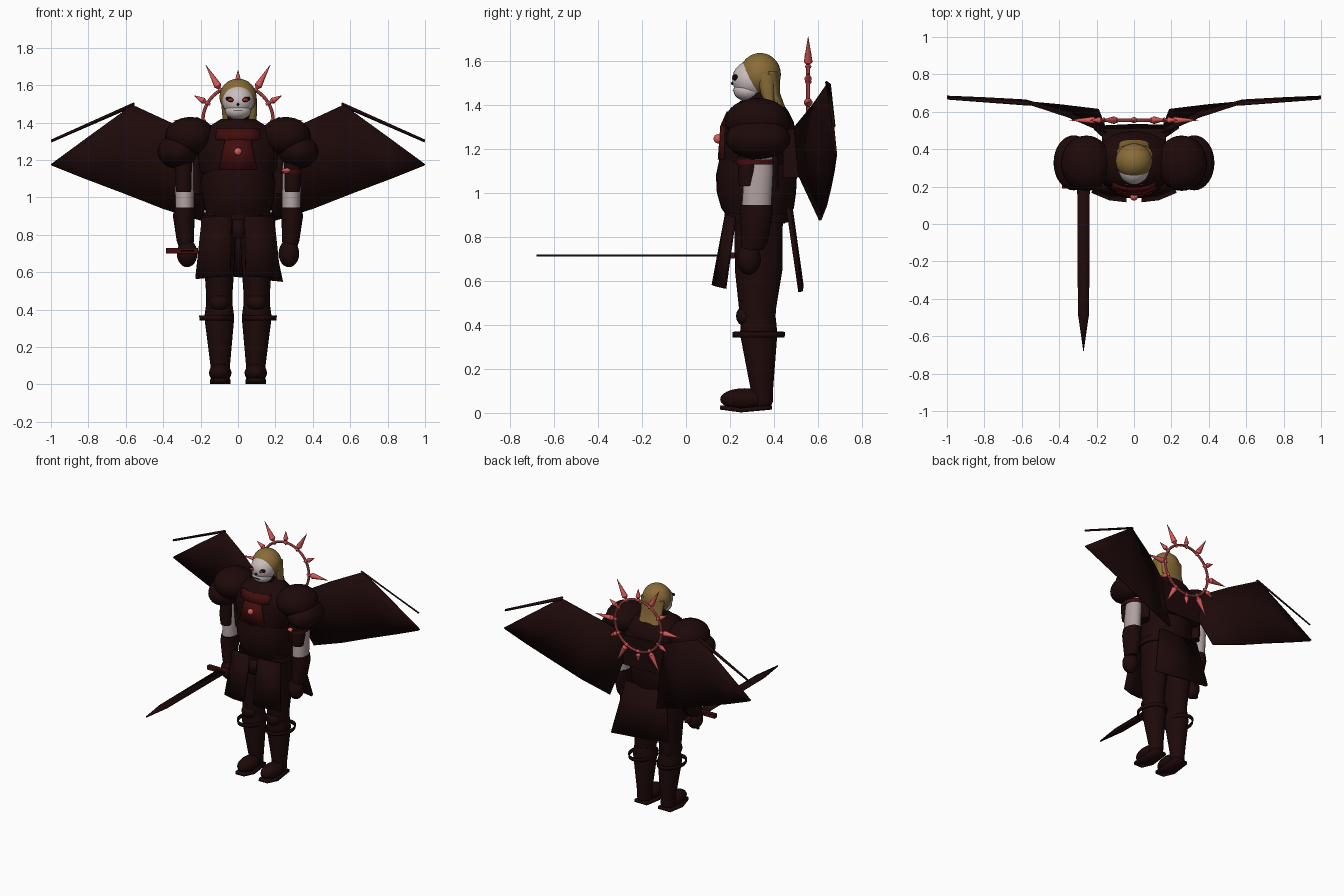
import bpy, bmesh, math
from mathutils import Vector, Matrix

COLORS = {
    "dark_armour": (0.0125, 0.0028, 0.0028), "deep_red": (0.055, 0.004, 0.004),
    "bright_red": (0.70, 0.10, 0.10), "pale_skin": (0.60, 0.52, 0.52),
    "pale_cloth": (0.43, 0.35, 0.35), "blond_hair": (0.25, 0.15, 0.04),
    "black": (0.004, 0.002, 0.002), "eye_red": (0.60, 0.015, 0.015),
}
MATS = {}
for n, c in COLORS.items():
    MATS[n] = bpy.data.materials.new(n)
    MATS[n].diffuse_color = (*c, 1)


def finish(name, bm, mat, smooth=True):
    bmesh.ops.recalc_face_normals(bm, faces=bm.faces)
    me = bpy.data.meshes.new(name)
    bm.to_mesh(me)
    bm.free()
    ob = bpy.data.objects.new(name, me)
    bpy.context.collection.objects.link(ob)
    me.materials.append(MATS[mat])
    if smooth:
        bpy.ops.object.select_all(action='DESELECT')
        ob.select_set(True)
        bpy.context.view_layer.objects.active = ob
        bpy.ops.object.shade_smooth_by_angle(angle=math.radians(40))
    return ob


def loft(name, rings, mat, n=24, cap=True, matrix=None):
    """Stack of ellipses (z, x, y, rx, ry)."""
    bm = bmesh.new()
    loops = []
    for z, x, y, rx, ry in rings:
        loops.append([bm.verts.new((x + rx * math.cos(2 * math.pi * i / n),
                                    y + ry * math.sin(2 * math.pi * i / n), z)) for i in range(n)])
    for a, b in zip(loops, loops[1:]):
        for i in range(n):
            bm.faces.new((a[i], a[(i + 1) % n], b[(i + 1) % n], b[i]))
    if cap:
        bm.faces.new(loops[0])
        bm.faces.new(loops[-1])
    if matrix:
        bm.transform(matrix)
    return finish(name, bm, mat)


def ball(name, c, r, mat, seg=24, tilt=0):
    bm = bmesh.new()
    bmesh.ops.create_uvsphere(bm, u_segments=seg, v_segments=seg // 2, radius=1,
                              matrix=Matrix.Translation(c) @ Matrix.Rotation(tilt, 4, 'Y') @ Matrix.Diagonal((*r, 1)))
    return finish(name, bm, mat)


def box(name, c, s, mat):
    bm = bmesh.new()
    bmesh.ops.create_cube(bm, size=1, matrix=Matrix.Translation(c) @ Matrix.Diagonal((*s, 1)))
    return finish(name, bm, mat, False)


def plate(name, rows, mat, thick, side=1):
    """Grid of points given thickness."""
    bm = bmesh.new()
    g = [[bm.verts.new((p[0] * side, p[1], p[2])) for p in row] for row in rows]
    for a, b in zip(g, g[1:]):
        for i in range(len(a) - 1):
            bm.faces.new((a[i], a[i + 1], b[i + 1], b[i]))
    ob = finish(name, bm, mat)
    m = ob.modifiers.new("thickness", 'SOLIDIFY')
    m.thickness = thick
    m.offset = 0
    return ob


# Torso: belly, breastplate, belt, neck
loft("belly", [(0.86, 0, .33, .17, .12), (0.93, 0, .325, .175, .165), (1.0, 0, .32, .19, .18),
               (1.08, 0, .32, .20, .184), (1.16, 0, .325, .18, .172)], "dark_armour", 32)
loft("breastplate", [(1.12, 0, .325, .185, .165), (1.15, 0, .33, .21, .172), (1.25, 0, .333, .225, .17),
                     (1.32, 0, .33, .215, .16), (1.37, 0, .33, .17, .135), (1.42, 0, .34, .09, .09)],
     "dark_armour", 32)
loft("belt", [(.865, 0, .33, .198, .15), (.905, 0, .33, .195, .155)], "dark_armour", 32)
loft("neck", [(1.36, 0, .33, .06, .06), (1.46, 0, .32, .055, .055)], "dark_armour")
box("back_plate", (0, .475, 1.18), (.34, .07, .22), "dark_armour")

# Red collar and chest panel with medal
plate("collar", [[(-.115, .22, 1.365), (-.06, .198, 1.367), (0, .19, 1.367), (.06, .198, 1.367), (.115, .22, 1.365)],
                 [(-.118, .192, 1.31), (-.06, .17, 1.305), (0, .163, 1.305), (.06, .17, 1.305), (.118, .192, 1.31)]],
      "deep_red", .012)
plate("chest_panel", [[(-.068, .175, 1.308), (0, .162, 1.308), (.068, .175, 1.308)],
                      [(-.10, .168, 1.15), (0, .150, 1.15), (.10, .168, 1.15)]], "deep_red", .012)
ball("medal", (0, .145, 1.245), (.021, .02, .021), "bright_red", 16)

# Head, face and hair
ball("skull", (0, .30, 1.515), (.084, .09, .086), "pale_skin", 32)
ball("jaw", (0, .282, 1.465), (.07, .067, .05), "pale_skin")
ball("hair_cap", (0, .337, 1.537), (.099, .094, .098), "blond_hair", 32)
loft("back_hair", [(1.33, 0, .455, .07, .018), (1.39, 0, .425, .08, .025), (1.45, 0, .40, .085, .028),
                   (1.55, 0, .385, .093, .04)], "blond_hair")
loft("hair_lock", [(1.39, .075, .385, .02, .015), (1.45, .082, .37, .02, .03),
                   (1.54, .08, .36, .02, .04)], "blond_hair", 12)
for s in (1, -1):
    ball("eye_socket", (s * .04, .224, 1.523), (.028, .012, .013), "black", 16, -s * .3)
    ball("eye", (s * .04, .216, 1.522), (.015, .008, .008), "eye_red", 12)
ball("nose_hole", (0, .211, 1.497), (.007, .006, .008), "black", 12)
box("mouth", (0, .214, 1.463), (.05, .006, .004), "black")

for s in (1, -1):
    # Shoulder armour
    ball("pauldron", (s * .255, .325, 1.325), (.135, .148, .105), "dark_armour", 32)
    ball("pauldron_lame", (s * .322, .327, 1.245), (.108, .147, .092), "dark_armour", 32)
    # Arms
    loft("upper_arm", [(1.24, s * .275, .33, .05, .06), (1.10, s * .285, .33, .052, .066),
                       (.93, s * .285, .32, .05, .067)], "pale_cloth")
    loft("front_arm_plate", [(1.20, s * .29, .29, .045, .05), (1.10, s * .293, .285, .045, .05),
                             (1.03, s * .29, .28, .04, .04)], "dark_armour")
    loft("arm_guard", [(1.24, s * .225, .35, .04, .07), (1.02, s * .22, .36, .035, .06)], "dark_armour")
    loft("forearm", [(.945, s * .285, .32, .056, .072), (.90, s * .29, .32, .058, .073),
                     (.77, s * .282, .31, .046, .06), (.74, s * .278, .30, .04, .05)], "dark_armour")
    ball("hand", (s * .272, .285, .70), (.055, .055, .073), "dark_armour")
    # Front skirt panels
    plate("front_tasset", [[(.035, .185, .90), (.11, .185, .90), (.19, .22, .89)],
                           [(.04, .125, .58), (.13, .135, .575), (.225, .175, .565)]], "dark_armour", .018, s)
    # Legs
    loft("thigh", [(.92, s * .095, .33, .09, .11), (.65, s * .10, .33, .082, .108),
                   (.48, s * .10, .325, .07, .085), (.42, s * .10, .325, .07, .08)], "dark_armour")
    ball("knee", (s * .10, .272, .44), (.055, .045, .048), "dark_armour", 16)
    loft("greave", [(.43, s * .10, .33, .07, .078), (.36, s * .10, .33, .08, .085),
                    (.10, s * .095, .345, .052, .05), (.05, s * .095, .345, .05, .05)], "dark_armour")
    hoop = loft("shin_hoop", [(.343, s * .115, .33, .09, .118), (.368, s * .115, .33, .093, .12)],
                "dark_armour", 28, False)
    hoop.modifiers.new("thickness", 'SOLIDIFY').thickness = .008
    # Feet
    ball("foot", (s * .095, .265, .062), (.06, .11, .05), "dark_armour")
    ball("heel", (s * .095, .345, .06), (.052, .05, .05), "dark_armour", 16)
    plate("sole", [[(.045, .39, .025), (.145, .39, .025)], [(.04, .25, .012), (.15, .25, .012)],
                   [(.06, .155, .025), (.13, .155, .025)]], "dark_armour", .02, s)
    # Wings with a thin trailing rod
    plate("wing", [[(.13, .48, 1.28), (.15, .505, 1.10), (.19, .61, .875)],
                   [(.35, .575, 1.395), (.37, .60, 1.17), (.40, .635, .94)],
                   [(.565, .645, 1.495), (.58, .66, 1.25), (.62, .655, 1.025)],
                   [(.80, .665, 1.325), (.80, .672, 1.22), (.82, .67, 1.10)],
                   [(1.0, .68, 1.178), (1.0, .68, 1.175), (.995, .68, 1.17)]], "dark_armour", .012, s)
    plate("wing_rod", [[(.555, .635, 1.505), (.555, .655, 1.49)], [(.998, .668, 1.306), (.998, .676, 1.298)]],
          "dark_armour", .01, s)

# Back skirt, slightly askew, and loincloth
plate("back_tasset", [[(-.16, .465, .93), (0, .475, .93), (.16, .465, .93)],
                      [(-.215, .515, .60), (0, .525, .575), (.24, .52, .55)]], "dark_armour", .02)
plate("loincloth", [[(-.03, .18, .88), (.03, .18, .88)], [(-.028, .165, .78), (.028, .165, .78)]],
      "dark_armour", .01)

# Arm ribbon and gem on one side
loft("arm_ribbon", [(1.128, .287, .315, .058, .085), (1.15, .287, .315, .058, .087)], "deep_red")
ball("ribbon_gem", (.262, .25, 1.142), (.03, .025, .015), "bright_red", 12)

# Sword held forward
plate("sword_blade", [[(-.304, .27, .715), (-.27, .27, .715), (-.236, .27, .715)],
                      [(-.30, -.48, .715), (-.27, -.48, .715), (-.24, -.48, .715)],
                      [(-.271, -.68, .715), (-.27, -.68, .715), (-.269, -.68, .715)]], "dark_armour", .010)
box("sword_guard", (-.30, .205, .715), (.17, .03, .028), "deep_red")
box("sword_grip", (-.27, .30, .715), (.025, .17, .025), "deep_red")

# Halo ring with alternating long and short spikes
C = Vector((0, .555, 1.41))
bpy.ops.mesh.primitive_torus_add(major_radius=.188, minor_radius=.009, major_segments=48, minor_segments=8,
                                 location=C, rotation=(math.pi / 2, 0, 0))
ring = bpy.context.object
ring.name = "halo_ring"
ring.data.materials.append(MATS["bright_red"])
bpy.ops.object.shade_smooth_by_angle()
for i in range(12):
    k, tip = (.02, .345) if i % 2 == 0 else (.017, .27)
    M = Matrix.Translation(C) @ Matrix.Rotation(i * math.pi / 6 + math.pi / 2, 4, 'Y')
    loft("halo_spike", [(.172, 0, 0, .005, .005), (.188, 0, 0, .015, .015), (.20, 0, 0, .008, .008),
                        (.215, 0, 0, k, k), (tip, 0, 0, .001, .001)], "bright_red", 10, True, M)
